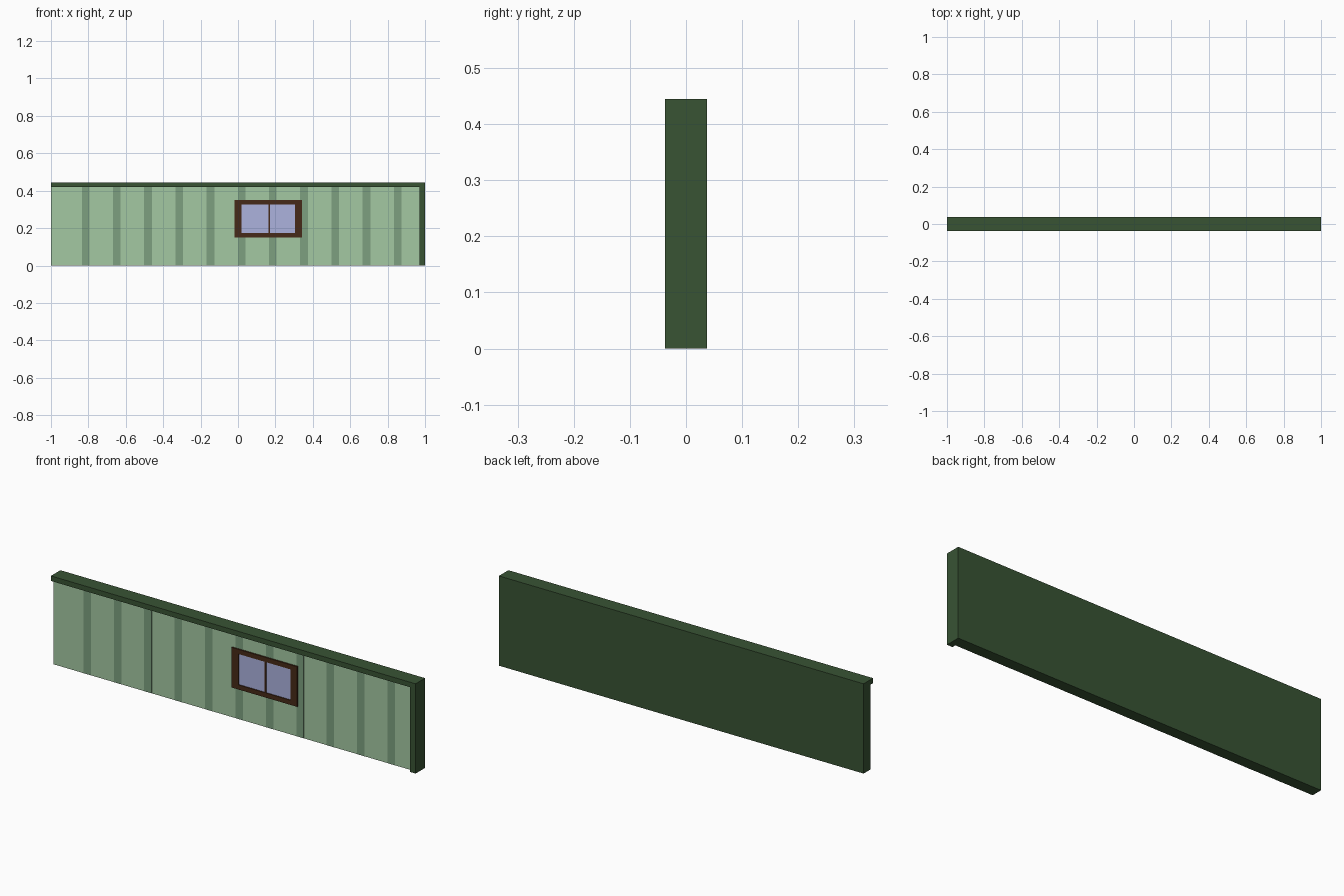
import bpy

if "Cube" in bpy.data.objects:
    bpy.data.objects.remove(bpy.data.objects["Cube"])


def material(name, r, g, b):
    m = bpy.data.materials.new(name)
    m.diffuse_color = (r, g, b, 1)
    m.use_nodes = True
    m.node_tree.nodes["Principled BSDF"].inputs["Base Color"].default_value = m.diffuse_color
    return m


DARK = material("dark green", 0.040, 0.087, 0.034)
LIGHT = material("light green", 0.371, 0.578, 0.361)
STRIPE = material("stripe green", 0.205, 0.352, 0.216)
BROWN = material("brown wood", 0.061, 0.023, 0.009)
GLASS = material("pale blue glass", 0.413, 0.445, 0.730)


def box(name, x, y, z, mat):
    """Box from (min, max) pairs on each axis."""
    bpy.ops.mesh.primitive_cube_add(size=1)
    o = bpy.context.object
    o.name = name
    for v in o.data.vertices:
        v.co = [lo if c < 0 else hi for c, (lo, hi) in zip(v.co, (x, y, z))]
    o.data.materials.append(mat)
    return o


# Wall slab with a front recess that leaves a trim along the top and right end
FRONT, FACE, BACK = -0.037, -0.018, 0.037
TRIM_X, TRIM_Z, TOP = 0.97, 0.42, 0.445
wall = box("wall_with_trim", (-1, 1), (FRONT, BACK), (0, TOP), DARK)
cutter = box("recess_cutter", (-1.1, TRIM_X), (-0.1, FACE + 0.001), (-0.1, TRIM_Z), DARK)
cutter.hide_render = True
mod = wall.modifiers.new("recess", 'BOOLEAN')
mod.operation = 'DIFFERENCE'
mod.solver = 'EXACT'
mod.object = cutter
bpy.context.view_layer.objects.active = wall
bpy.ops.object.modifier_apply(modifier=mod.name)
bpy.data.objects.remove(cutter)

# Light front panel with painted vertical stripes
box("front_panel", (-1, TRIM_X), (FACE, FACE + 0.001), (0, TRIM_Z), LIGHT)
for i in range(11):
    x = -0.835 + i * 0.1668
    box(f"stripe_{i + 1}", (x, x + 0.041), (FACE - 0.0006, FACE), (0, TRIM_Z), STRIPE)

# Window: outer frame, two panes and a centre bar
X0, X1, Z0, Z1 = -0.018, 0.342, 0.15, 0.349
SIDE, RAIL = 0.037, 0.023
MID = (X0 + X1) / 2 + 0.005
depth = (FACE - 0.007, FACE)
for name, x in (("left", X0), ("right", X1 - SIDE)):
    box(f"window_{name}_post", (x, x + SIDE), depth, (Z0, Z1), BROWN)
for name, z in (("bottom", Z0), ("top", Z1 - RAIL)):
    box(f"window_{name}_rail", (X0 + SIDE, X1 - SIDE), depth, (z, z + RAIL), BROWN)
inner_z = (Z0 + RAIL, Z1 - RAIL)
box("window_centre_bar", (MID - 0.004, MID + 0.004), depth, inner_z, BROWN)
pane_y = (FACE - 0.002, FACE)
box("left_pane", (X0 + SIDE, MID - 0.004), pane_y, inner_z, GLASS)
box("right_pane", (MID + 0.004, X1 - SIDE), pane_y, inner_z, GLASS)
